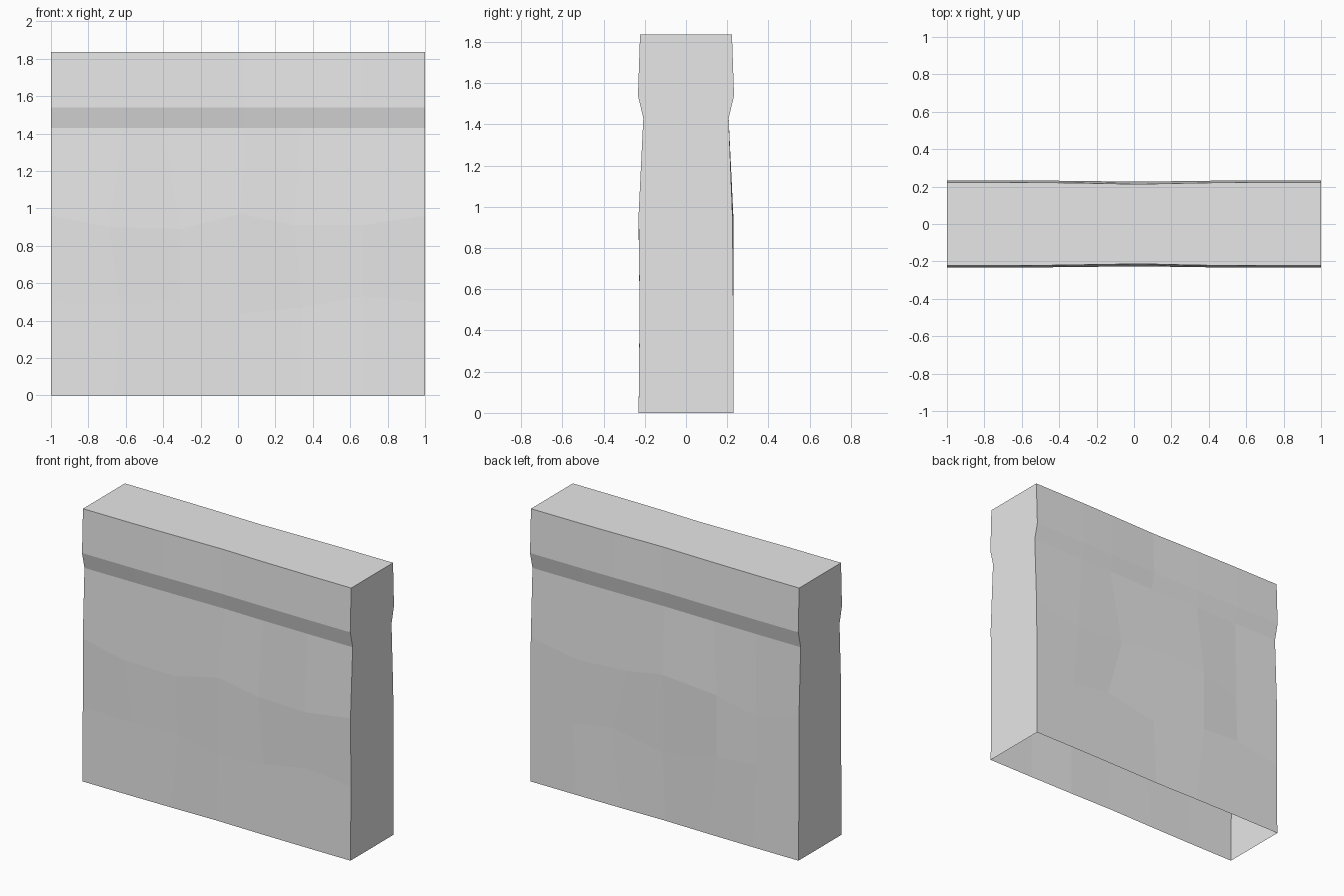
import bpy
import bmesh

# Remove the default object only
cube = bpy.data.objects.get("Cube")
if cube:
    bpy.data.objects.remove(cube, do_unlink=True)

# Single plain stone colour
stone = bpy.data.materials.new("stone_grey")
stone.use_nodes = True
colour = (0.8, 0.8, 0.8, 1.0)
stone.diffuse_color = colour
stone.node_tree.nodes["Principled BSDF"].inputs["Base Color"].default_value = colour

COLUMNS = [-1, -0.66, -0.33, 0, 0.33, 0.66, 1]
FLAT = [0] * len(COLUMNS)
DIP = [0, 0, 0.3, 1, 0.3, 0, 0]   # the middle of the wall is slightly hollow


def course(z, depth, dip=0.0, slide=FLAT, lift=FLAT, bulge=FLAT):
    """One horizontal line of one wall side; shifts are in hundredths."""
    return [(u + s / 100, depth - dip * d + b / 100, z + h / 100)
            for u, d, s, h, b in zip(COLUMNS, DIP, slide, lift, bulge)]


# Both sides share the plinth, the neck, the cap band and the rim
def wall_side(lower, middle, neck_slide):
    return [
        course(0, 0.23, 0.007),
        lower,
        middle,
        course(1.43, 0.207, 0.007, neck_slide),
        course(1.54, 0.233, 0.007, neck_slide),
        course(1.835, 0.223, 0.01, neck_slide),
    ]


front = wall_side(
    course(0.5, 0.225, 0, [0, 3, 3, 1, 1, 0, 0], [0, -1, 0, -6, -3, 3, 0],
           [0, 0, -0.5, 0, -1, 0, 0]),
    course(0.95, 0.225, 0, [0, -3, 2, 1, -3, 0, 0], [1, -5, -6, 2, -4, -4, 1],
           [0, 0.5, -0.5, 0.3, -1, 0.5, 0.5]),
    [0, 5, -7, 4, 0, 0, 0])
back = wall_side(
    course(0.5, 0.225, 0, [0, -3, -7, -2, 6, 1, 0], [0, -3, 2, -5, 4, 6, 0],
           [0.5, 0, -0.5, -0.5, 0.5, 0, 0]),
    course(0.95, 0.225, 0, [0, 1, 5, -2, 6, 1, 0], [2, -4, -2, 3, 0, -7, 2],
           [0, 0, -1, 0, 0.5, -1, 0]),
    [0, 5, -4, -2, 2, 1, 0])

# Each course becomes a ring around the wall; the back is turned half round
bm = bmesh.new()
rings = []
for front_line, back_line in zip(front, back):
    ring = [bm.verts.new((u, -d, z)) for u, d, z in front_line]
    ring += [bm.verts.new((-u, d, z)) for u, d, z in back_line]
    rings.append(ring)

# Sides and ends between rings, then the top; the underside stays open
for low, high in zip(rings, rings[1:]):
    for i in range(len(low)):
        j = (i + 1) % len(low)
        bm.faces.new((low[i], low[j], high[j], high[i]))
bm.faces.new(rings[-1])

mesh = bpy.data.meshes.new("stone_wall")
bm.to_mesh(mesh)
bm.free()
mesh.materials.append(stone)
wall = bpy.data.objects.new("stone_wall", mesh)
bpy.context.collection.objects.link(wall)
